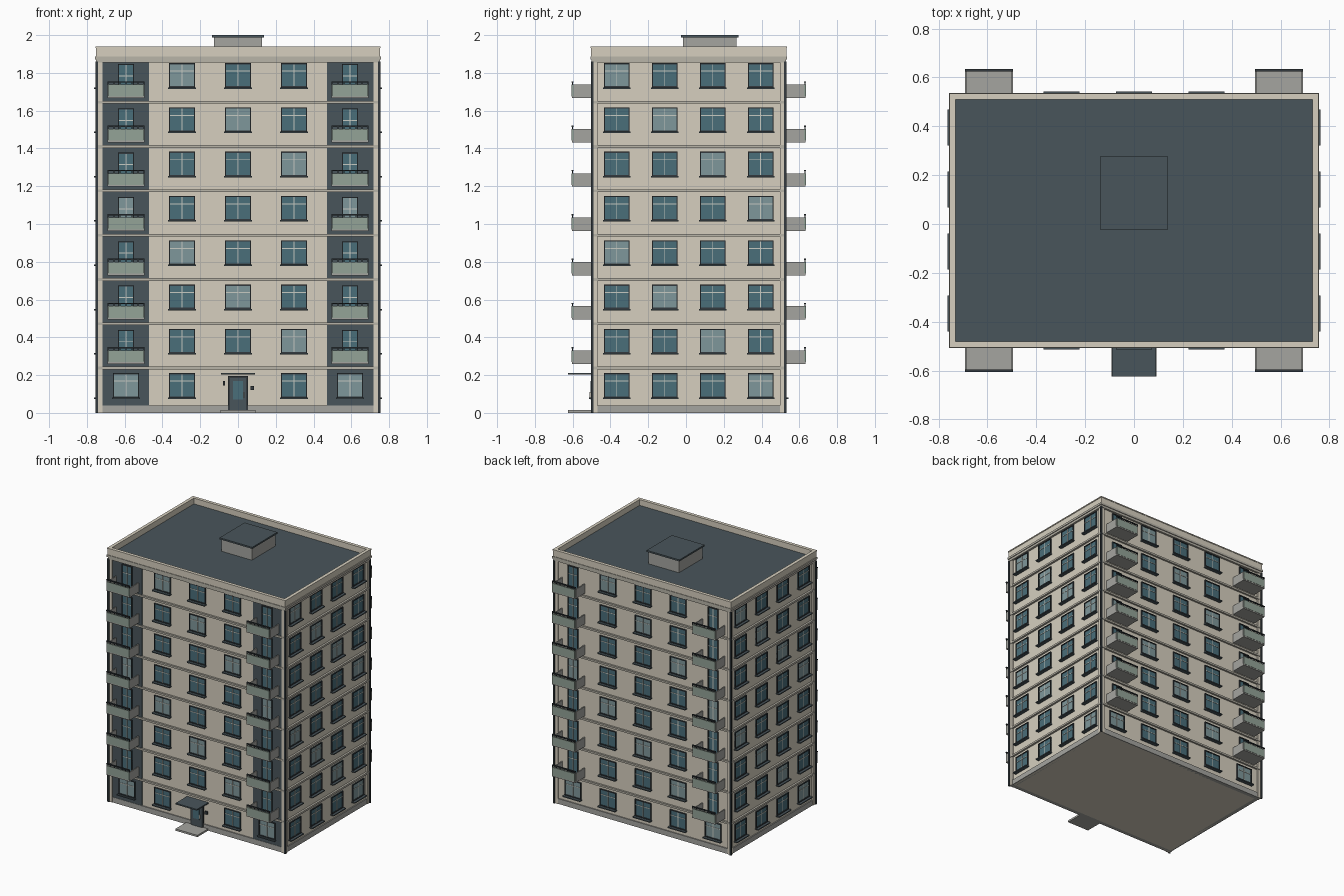
import bpy, bmesh
from math import pi
from mathutils import Matrix, Vector

if "Cube" in bpy.data.objects:
    bpy.data.objects.remove(bpy.data.objects["Cube"])

CY = 0.0145          # centre of the block in y
FH, FLOORS = 0.2345, 8
HX, HY = 0.735, 0.50  # half sizes of the wall block


def lin(c):
    return c / 12.92 if c <= 0.04045 else ((c + 0.055) / 1.055) ** 2.4


def mat(name, h):
    m = bpy.data.materials.new(name)
    m.diffuse_color = [lin(int(h[i:i + 2], 16) / 255) for i in (0, 2, 4)] + [1]
    m.use_nodes = True
    m.node_tree.nodes["Principled BSDF"].inputs["Base Color"].default_value = m.diffuse_color
    return m


CREAM = mat("cream", "D6CFBF")
DARK = mat("dark_slate", "49555B")
GREY = mat("concrete", "A5A5A0")
TRIM = mat("trim", "B9B5A9")
GLASS = mat("glass", "4A6E7A")
PALE = mat("pale_glass", "7F979B")
GREEN = mat("green_panel", "93A397")
BLACK = mat("iron", "333A3E")
BARS = mat("bars", "C9CCC4")

parts = {}
ROOT = Matrix.Translation((0, CY, 0))


def box(name, m, x0, x1, y0, y1, z0, z1, frame=ROOT):
    """Add a box to the named part."""
    bm = parts.setdefault(name, (bmesh.new(), m))[0]
    c = Vector(((x0 + x1) / 2, (y0 + y1) / 2, (z0 + z1) / 2))
    s = Matrix.Diagonal((x1 - x0, y1 - y0, z1 - z0, 1))
    bmesh.ops.create_cube(bm, size=1, matrix=frame @ Matrix.Translation(c) @ s)


def ring(name, m, hx, hy, t, z0, z1):
    """Rectangular band around the block, t thick inward."""
    for s in (-1, 1):
        y = sorted((s * hy, s * (hy - t)))
        x = sorted((s * hx, s * (hx - t)))
        box(name, m, -hx, hx, *y, z0, z1)
        box(name, m, *x, -hy + t, hy - t, z0, z1)


def window(F, u, z0, z1, w, lit, o=0, sill=True, bar=0.67):
    """Framed window; local y = -o is the wall plane."""
    a, b, t = u - w / 2, u + w / 2, 0.006
    box("window_glass_pale" if lit else "window_glass", PALE if lit else GLASS,
        a, b, -o - 0.003, -o + 0.002, z0, z1, F)
    for x in (a, b - t):
        box("window_frames", BLACK, x, x + t, -o - 0.009, -o, z0, z1, F)
    for z in (z0, z1 - t):
        box("window_frames", BLACK, a + t, b - t, -o - 0.009, -o, z, z + t, F)
    zb = z0 + (z1 - z0) * bar
    box("window_bars", BARS, u - .0025, u + .0025, -o - .006, -o, z0 + t, z1 - t, F)
    box("window_bars", BARS, a + t, b - t, -o - .0055, -o, zb - .0025, zb + .0025, F)
    if sill:
        box("window_sills", DARK, a - .005, b + .005, -0.028, 0, z0 - .008, z0, F)


def balcony(F, u, z):
    a, b, d, t = u - 0.098, u + 0.098, -0.118, 0.008
    box("balcony_slabs", GREY, a, b, d, 0, z + .025, z + .037, F)
    box("balcony_fronts", GREEN, a + .003, b - .003, d - .002, d + t, z + .034, z + .096, F)
    for x in (a, b - t):
        box("balcony_sides", GREY, x, x + t, d + t, 0, z + .037, z + .096, F)
    box("balcony_rails", BLACK, a, b, d - .002, d + .008, z + .107, z + .114, F)
    for i in range(7):
        x = a + .003 + i * (b - a - .006) / 6
        box("balcony_rails", BLACK, x - .0025, x + .0025, d, d + .005, z + .094, z + .108, F)


# wall block, plinth and floor bands
box("walls", CREAM, -HX, HX, -HY, HY, 0, 1.89)
ring("plinth", GREY, HX + .008, HY + .008, .03, 0, .04)
for f in range(1, FLOORS):
    z = f * FH + .003
    ring("floor_bands", TRIM, .75, .514, .03, z - .007, z + .007)

# corner posts with dark edge pipes
for sx in (-1, 1):
    for sy in (-1, 1):
        x, y = sorted((sx * .717, sx * .747)), sorted((sy * .482, sy * .511))
        box("corner_posts", CREAM, *x, *y, 0, 1.86)
        x, y = sorted((sx * .740, sx * .754)), sorted((sy * .504, sy * .518))
        box("corner_pipes", BLACK, *x, *y, 0, 1.86)

# cornice, parapet and roof
ring("cornice", TRIM, .751, .515, .03, 1.855, 1.872)
ring("cornice", TRIM, .757, .521, .035, 1.872, 1.888)
ring("parapet", CREAM, .751, .517, .02, 1.888, 1.932)
ring("parapet_cap", CREAM, .755, .52, .025, 1.932, 1.94)
box("roof_deck", DARK, -.735, .735, -.5, .5, 1.885, 1.895)

# roof house
box("roof_house", GREY, -.128, .128, -.03, .253, 1.89, 1.99)
box("roof_house_cap", DARK, -.138, .138, -.04, .263, 1.988, 2.0)

# facades: 0 front, 1 right, 2 back, 3 left
for k in range(4):
    half = HX if k % 2 else HY
    F = ROOT @ Matrix.Rotation(k * pi / 2, 4, 'Z') @ Matrix.Translation((0, -half, 0))
    for f in range(FLOORS):
        z = f * FH
        if k % 2:
            for c in range(4):
                window(F, (c - 1.5) * .254, z + .082, z + .21, .137, (f + c) % 4 == 3)
            continue
        for c in range(5):
            u, lit = (c - 2) * .2965, (f + c) % 4 == 0
            o = .006 if k == 0 and c in (0, 4) else 0
            if c in (0, 4) and f:
                window(F, u, z + .035, z + .205, .087, lit, o, False, .63)
                balcony(F, u, z)
            elif not (k == 0 and c == 2 and f == 0):
                window(F, u, z + .082, z + .21, .137, lit, o)
    if k == 0:
        # dark panels behind the front balconies
        for s in (-1, 1):
            x = sorted((s * .47, s * .72))
            box("dark_panels", DARK, *x, -.006, 0, .04, 1.856, F)
        # entrance: door, step, canopy, lamp and intercom
        box("door_frame", BLACK, -.052, .052, -.014, 0, .012, .195, F)
        box("door", DARK, -.042, .042, -.018, 0, .014, .186, F)
        box("door_glass", GLASS, -.026, .026, -.02, 0, .07, .17, F)
        box("door_handle", TRIM, .030, .035, -.026, 0, .08, .11, F)
        box("entrance_step", GREY, -.093, .093, -.138, 0, 0, .014, F)
        box("canopy", DARK, -.09, .09, -.1395, 0, .202, .212, F)
        box("wall_lamp", BLACK, -.08, -.07, -.018, 0, .145, .17, F)
        box("intercom", BLACK, .067, .085, -.012, 0, .12, .143, F)

# turn collected parts into objects
for name, (bm, m) in parts.items():
    me = bpy.data.meshes.new(name)
    bm.to_mesh(me)
    bm.free()
    me.materials.append(m)
    bpy.context.collection.objects.link(bpy.data.objects.new(name, me))
